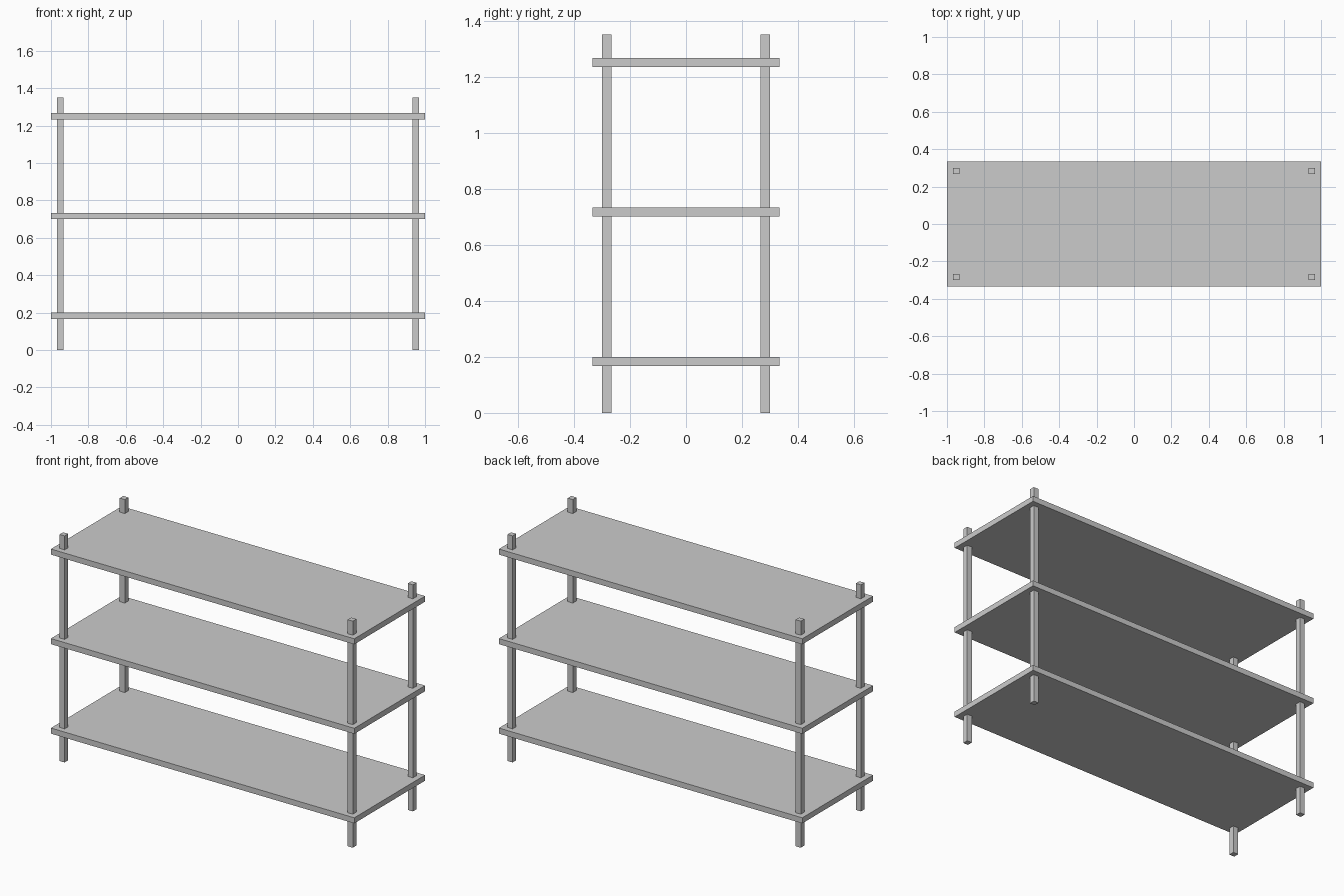
import bpy

if "Cube" in bpy.data.objects:
    bpy.data.objects.remove(bpy.data.objects["Cube"])


def box(name, center, size):
    bpy.ops.mesh.primitive_cube_add(size=1, location=center)
    obj = bpy.context.object
    obj.name = name
    obj.scale = size
    bpy.ops.object.transform_apply(location=False, rotation=False, scale=True)
    return obj


T = 1 / 30      # board thickness and post width
HEIGHT = 1.35

# Three evenly spaced shelves
for name, top in (("bottom_shelf", 0.2), ("middle_shelf", 0.7333), ("top_shelf", 1.2667)):
    box(name, (0, 0, top - T / 2), (2, 0.6667, T))

# Four square corner posts running through the shelves
for side, x in (("left", -0.95), ("right", 0.95)):
    for end, y in (("front", -0.2833), ("back", 0.2833)):
        box(f"{end}_{side}_post", (x, y, HEIGHT / 2), (T, T, HEIGHT))
